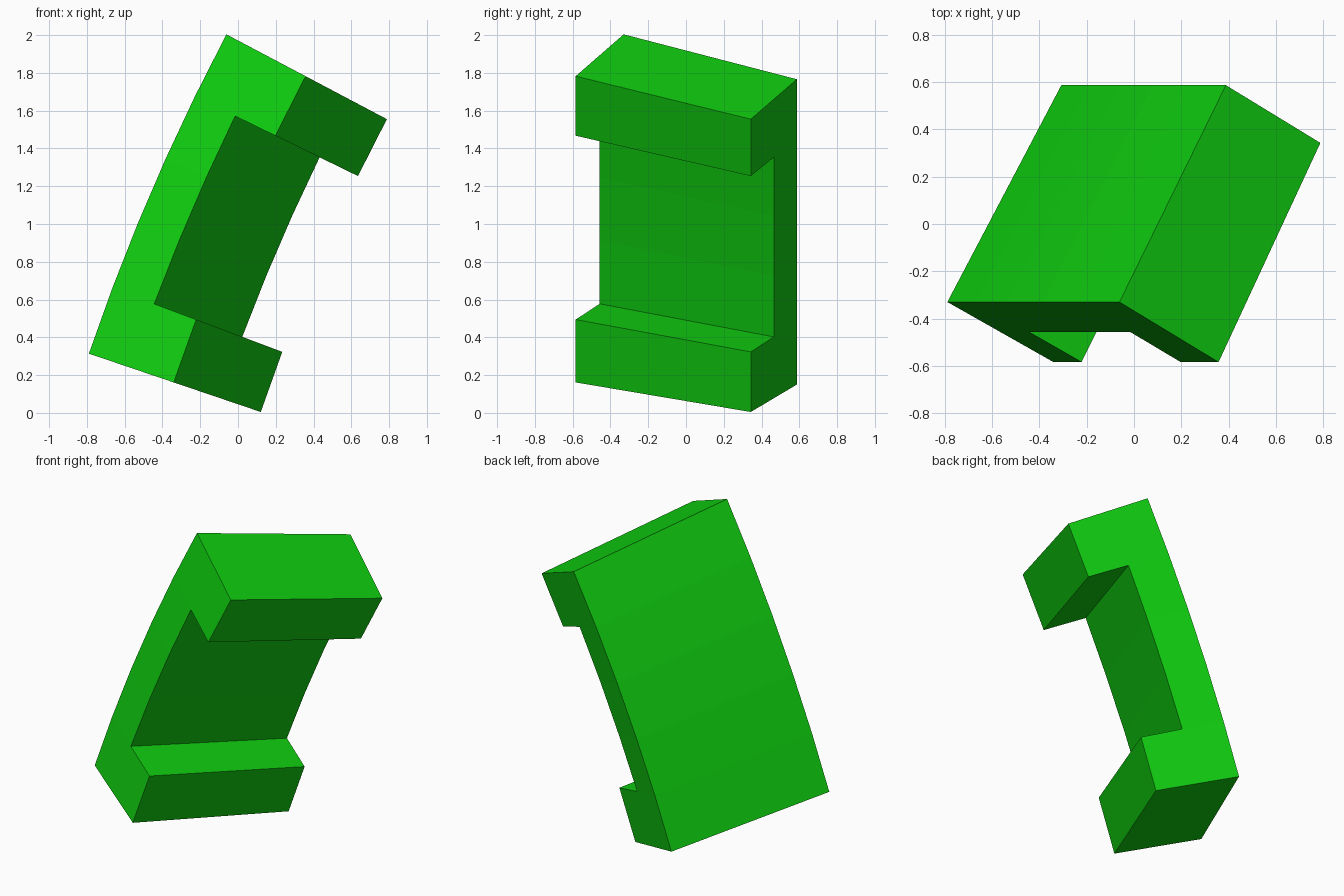
import bpy, bmesh, math
from mathutils import Vector

cube = bpy.data.objects.get("Cube")
if cube:
    bpy.data.objects.remove(cube, do_unlink=True)

# Bright green
green = bpy.data.materials.new("bright green")
green.use_nodes = True
colour = (0.005, 0.62, 0.005, 1)
green.diffuse_color = colour
green.node_tree.nodes["Principled BSDF"].inputs["Base Color"].default_value = colour

# The bracket is a tilted section swept on a shallow arc about an axis along y
CENTRE_X, CENTRE_Z, RADIUS = 10.195, -3.415, 11.6
SEGMENTS = 5
BOTTOM, TOP = math.radians(-18.75), math.radians(-27.85)

# Section columns (depth towards the arc centre, y): outer wall, plate face, lip face
front = [(0.0, -0.33), (0.237, -0.457), (0.474, -0.584)]
back = [(0.509, 0.587), (0.735, 0.465), (0.961, 0.343)]


def place(point, step):
    depth, y = point
    a = BOTTOM + (TOP - BOTTOM) * step / SEGMENTS
    r = RADIUS - depth
    return Vector((CENTRE_X - r * math.cos(a), y, CENTRE_Z - r * math.sin(a)))


bm = bmesh.new()
verts = {}


def vert(side, layer, step):
    key = (side, layer, step)
    if key not in verts:
        verts[key] = bm.verts.new(place((front, back)[side][layer], step))
    return verts[key]


def filled(layer, seg):
    """Layer 0 is the full-length plate, layer 1 the lip at either end."""
    if not 0 <= seg < SEGMENTS:
        return False
    return layer == 0 or (layer == 1 and seg in (0, SEGMENTS - 1))


def quad(*keys):
    bm.faces.new([vert(*k) for k in keys])


for layer in (0, 1):
    for seg in range(SEGMENTS):
        if not filled(layer, seg):
            continue
        # Two end walls of the sweep
        for s in (0, 1):
            quad((s, layer, seg), (s, layer + 1, seg),
                 (s, layer + 1, seg + 1), (s, layer, seg + 1))
        # Outer and inner walls
        for edge, other in ((layer, layer - 1), (layer + 1, layer + 1)):
            if not filled(other, seg):
                quad((0, edge, seg), (1, edge, seg),
                     (1, edge, seg + 1), (0, edge, seg + 1))
        # Caps and lip sides
        for step, other in ((seg, seg - 1), (seg + 1, seg + 1)):
            if not filled(layer, other):
                quad((0, layer, step), (1, layer, step),
                     (1, layer + 1, step), (0, layer + 1, step))

bmesh.ops.recalc_face_normals(bm, faces=bm.faces[:])
mesh = bpy.data.meshes.new("curved_bracket")
bm.to_mesh(mesh)
bm.free()
mesh.materials.append(green)
bracket = bpy.data.objects.new("curved_bracket", mesh)
bpy.context.collection.objects.link(bracket)
